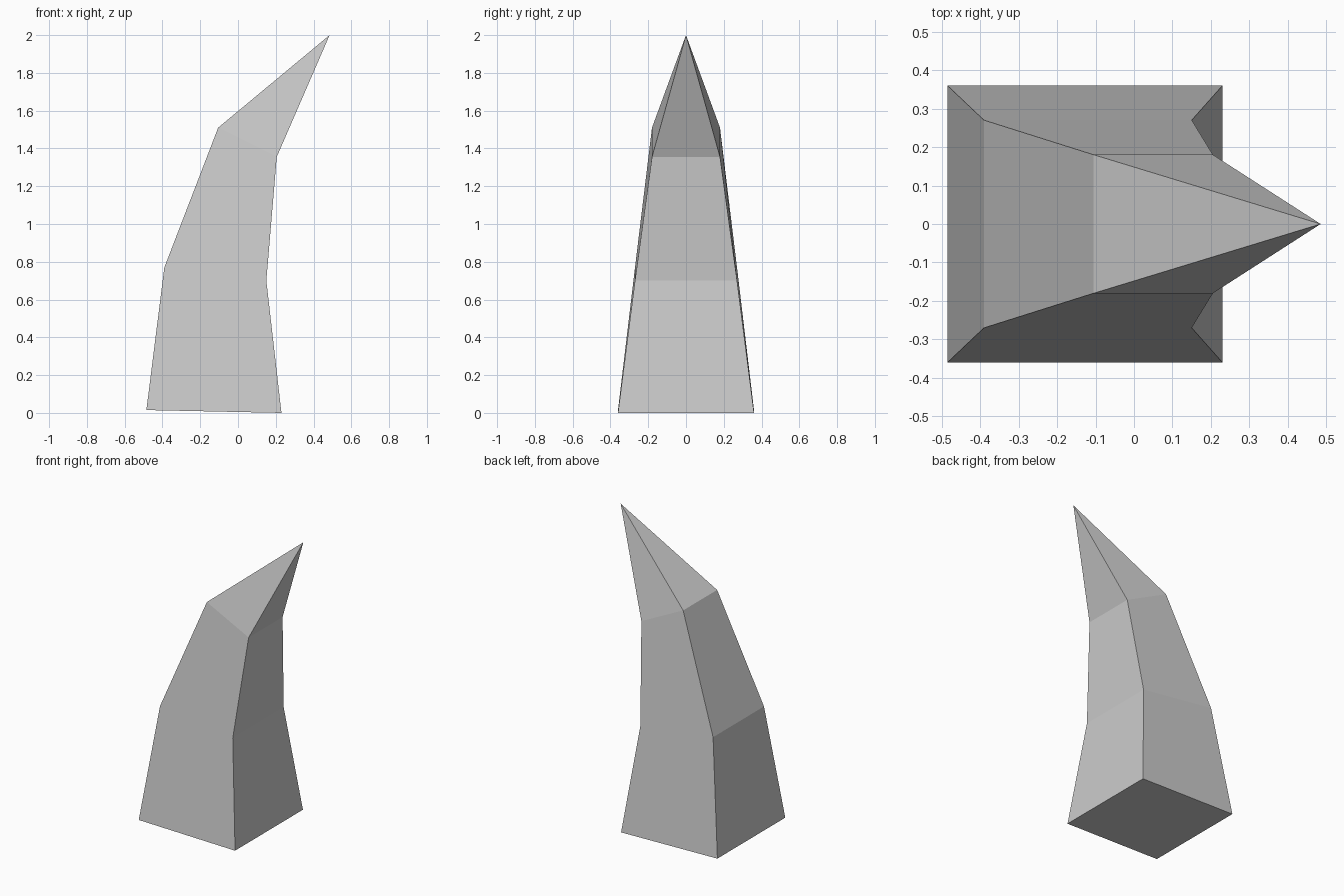
import bpy
import bmesh

cube = bpy.data.objects.get("Cube")
if cube:
    bpy.data.objects.remove(cube, do_unlink=True)

# Plain grey material
grey = bpy.data.materials.new("grey")
grey.use_nodes = True
color = (0.6, 0.6, 0.6, 1)
grey.diffuse_color = color
grey.node_tree.nodes["Principled BSDF"].inputs["Base Color"].default_value = color

# Horn sections from base up: left x, left z, right x, right z, half depth
sections = [
    (-0.485, 0.015, 0.23, 0.0, 0.36),
    (-0.39, 0.77, 0.15, 0.70, 0.27),
    (-0.105, 1.51, 0.205, 1.355, 0.18),
]
tip_point = (0.485, 0, 2)

bm = bmesh.new()
rings = []
for xa, za, xb, zb, d in sections:
    corners = [(xa, -d, za), (xb, -d, zb), (xb, d, zb), (xa, d, za)]
    rings.append([bm.verts.new(c) for c in corners])
tip = bm.verts.new(tip_point)

# Base cap, tapering walls, pointed end
bm.faces.new(rings[0][::-1])
for i in range(4):
    j = (i + 1) % 4
    for low, high in zip(rings, rings[1:]):
        bm.faces.new((low[i], low[j], high[j], high[i]))
    bm.faces.new((rings[-1][i], rings[-1][j], tip))
bmesh.ops.recalc_face_normals(bm, faces=bm.faces)

mesh = bpy.data.meshes.new("curved_horn")
bm.to_mesh(mesh)
bm.free()
mesh.materials.append(grey)
horn = bpy.data.objects.new("curved_horn", mesh)
bpy.context.collection.objects.link(horn)
